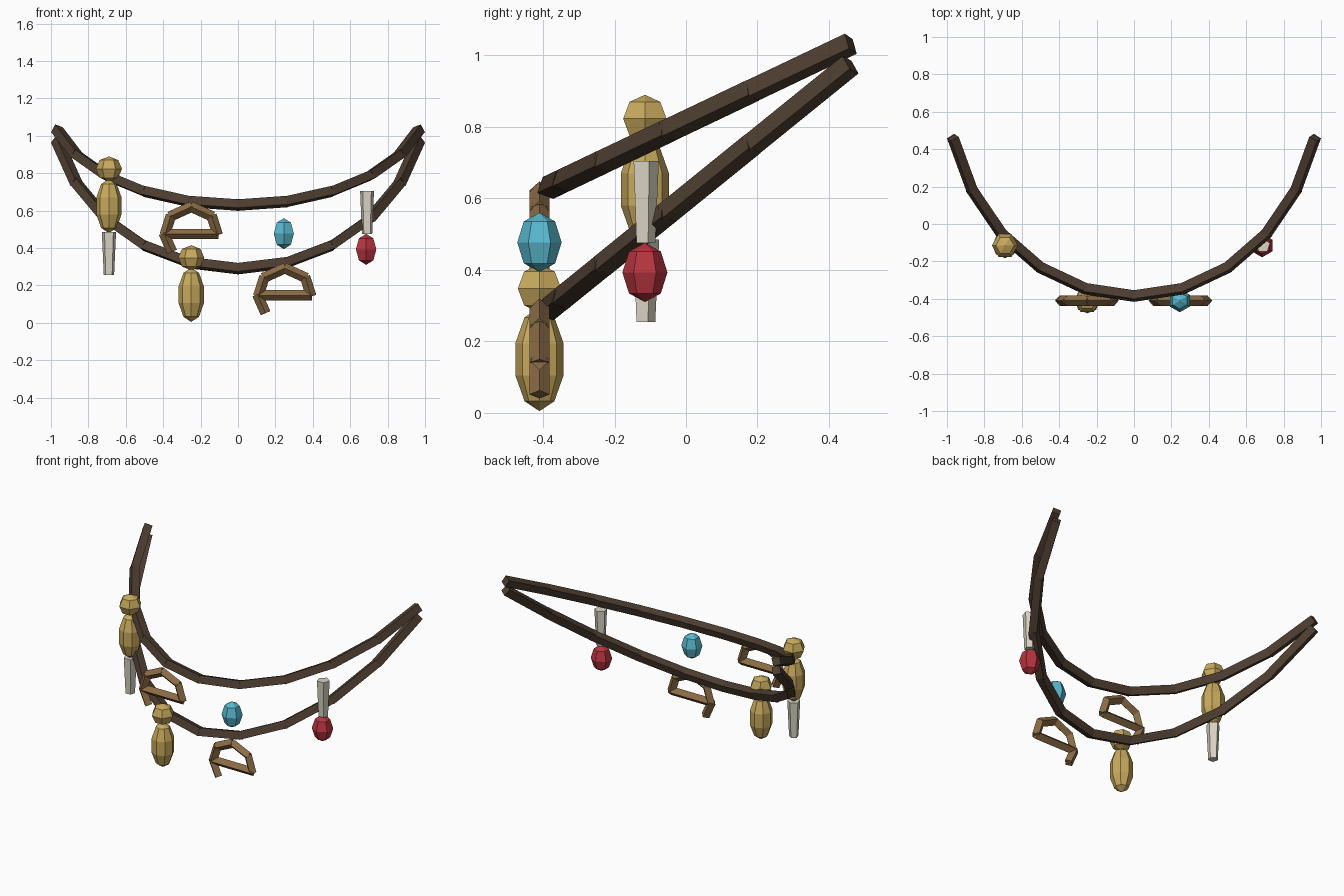
import bpy, bmesh, math
from mathutils import Vector, Matrix

if "Cube" in bpy.data.objects:
    bpy.data.objects.remove(bpy.data.objects["Cube"])


def material(name, rgb):
    m = bpy.data.materials.new(name)
    m.diffuse_color = (*rgb, 1)
    m.use_nodes = True
    m.node_tree.nodes["Principled BSDF"].inputs["Base Color"].default_value = m.diffuse_color
    return m


CORD = material("dark_leather", (0.075, 0.047, 0.03))
WOOD = material("tan_wood", (0.26, 0.15, 0.06))
GOLD = material("gold", (0.58, 0.40, 0.11))
BONE = material("bone", (0.70, 0.66, 0.55))
BLUE = material("turquoise", (0.10, 0.48, 0.62))
RED = material("red_glass", (0.48, 0.035, 0.05))


def finish(bm, name, mat):
    bmesh.ops.recalc_face_normals(bm, faces=bm.faces)
    me = bpy.data.meshes.new(name)
    bm.to_mesh(me)
    bm.free()
    me.materials.append(mat)
    ob = bpy.data.objects.new(name, me)
    bpy.context.collection.objects.link(ob)
    return ob


def beam(bm, a, b, radius, roll, extra):
    """Four-sided bar from a to b; roll is measured from the upright square."""
    a, b = Vector(a), Vector(b)
    d = (b - a).normalized()
    side = d.cross(Vector((0, 0, 1))).normalized()
    up = side.cross(d)
    frame = Matrix((side, up, d)).transposed().to_4x4()
    mat = (Matrix.Translation((a + b) / 2) @ frame
           @ Matrix.Rotation(math.radians(45) + roll, 4, 'Z'))
    bmesh.ops.create_cone(bm, cap_ends=True, segments=4, radius1=radius,
                          radius2=radius, depth=(b - a).length + extra, matrix=mat)


def bead(name, loc, radius, half_height, sides, rings, mat, turn=0):
    bm = bmesh.new()
    bmesh.ops.create_uvsphere(bm, u_segments=sides, v_segments=rings, radius=1)
    bm.transform(Matrix.Translation(loc)
                 @ Matrix.Diagonal((radius, radius, half_height, 1))
                 @ Matrix.Rotation(math.radians(turn), 4, 'Z'))
    return finish(bm, name, mat)


def tooth(name, x, y, z0, z1, r0, r1):
    bm = bmesh.new()
    bmesh.ops.create_cone(bm, cap_ends=True, segments=5, radius1=r0, radius2=r1,
                          depth=z1 - z0, matrix=Matrix.Translation((x, y, (z0 + z1) / 2)))
    return finish(bm, name, BONE)


# two swept cords, each ten straight links
def cord(name, z_front, z_back):
    pts = []
    for i in range(-5, 6):
        a = math.radians(15 * i)
        t = (1 - math.cos(a)) / (1 - math.cos(math.radians(75)))
        pts.append((1.0 * math.sin(a), -0.385 + 0.84 * t, z_front + (z_back - z_front) * t))
    bm = bmesh.new()
    for a, b in zip(pts, pts[1:]):
        beam(bm, a, b, 0.034, math.radians(20), 0.014)
    finish(bm, name, CORD)


cord("upper_cord", 0.63, 1.03)
cord("lower_cord", 0.29, 0.97)


# arched wooden charms with a straight base and a short tail
def charm(name, x, z):
    arch = [(-0.14, 0.0), (-0.11, 0.095), (0, 0.145), (0.11, 0.095), (0.14, 0.0)]
    bars = list(zip(arch, arch[1:]))
    bars += [((-0.14, 0), (0.14, 0)), ((-0.145, 0.0), (-0.105, -0.09))]
    bm = bmesh.new()
    for p, q in bars:
        beam(bm, (x + p[0], -0.41, z + p[1]), (x + q[0], -0.41, z + q[1]),
             0.028, math.radians(45), 0.012)
    finish(bm, name, WOOD)


charm("upper_arch_charm", -0.25, 0.475)
charm("lower_arch_charm", 0.25, 0.147)

# gold drops: long body with a small round top
for label, x, y, z in (("front", -0.25, -0.41, 0.15), ("side", -0.69, -0.115, 0.625)):
    bead(label + "_gold_drop", (x, y, z), 0.071, 0.145, 8, 5, GOLD)
    bead(label + "_gold_top", (x, y, z + 0.198), 0.07, 0.067, 6, 4, GOLD, 30)

# coloured beads
bead("blue_bead", (0.245, -0.41, 0.477), 0.062, 0.083, 6, 4, BLUE)
bead("red_bead", (0.685, -0.115, 0.393), 0.063, 0.083, 6, 4, RED)

# bone teeth
tooth("left_tooth", -0.69, -0.115, 0.255, 0.485, 0.029, 0.04)
tooth("right_tooth", 0.69, -0.115, 0.475, 0.705, 0.029, 0.039)
